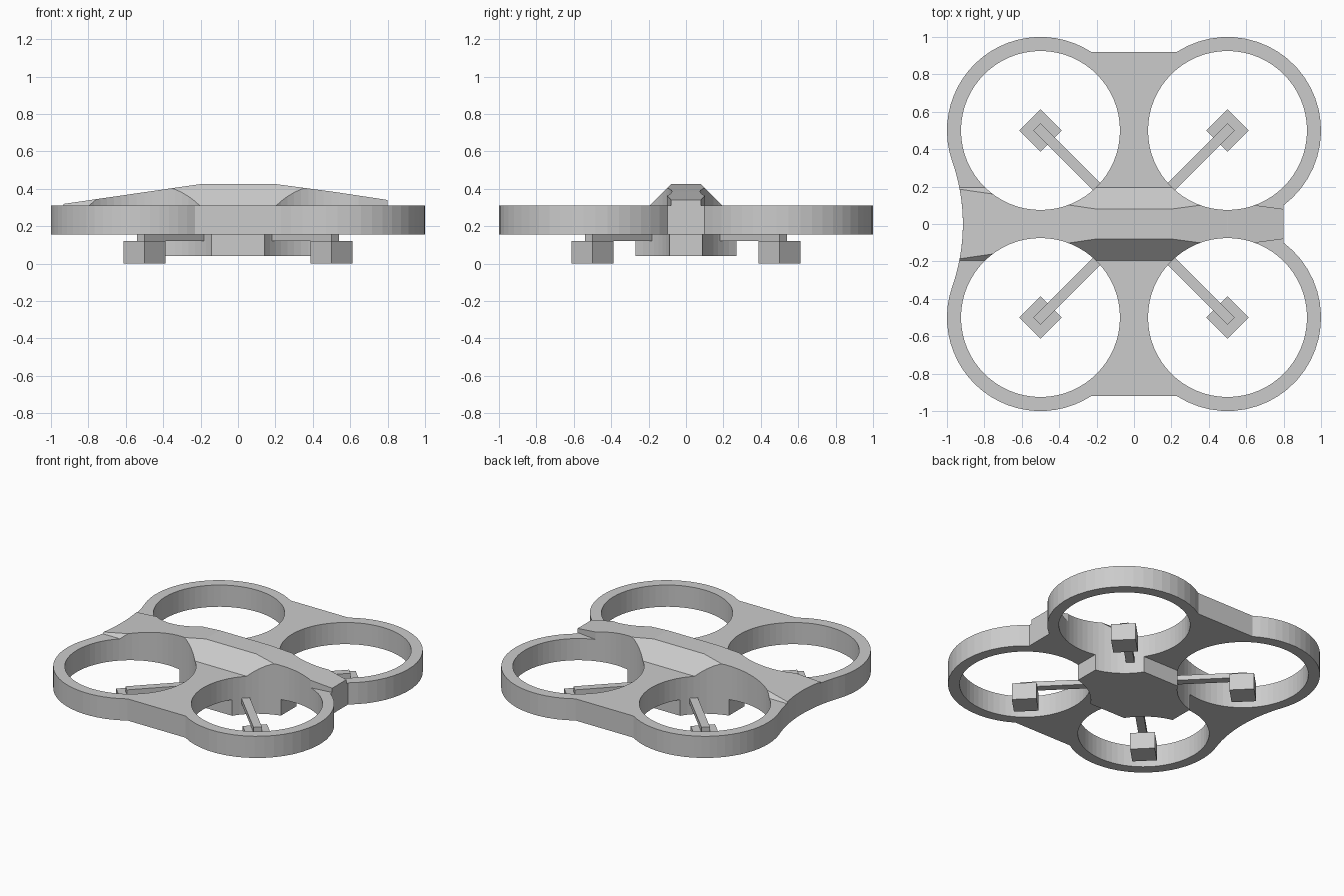
import bpy, bmesh
from math import cos, sin, radians, asin, atan2, degrees, pi
from mathutils import Matrix, Vector

if "Cube" in bpy.data.objects:
    bpy.data.objects.remove(bpy.data.objects["Cube"])

QUADS = [(sx, sy) for sx in (1, -1) for sy in (1, -1)]


def finish(name, bm):
    bmesh.ops.recalc_face_normals(bm, faces=bm.faces)
    me = bpy.data.meshes.new(name)
    bm.to_mesh(me)
    bm.free()
    ob = bpy.data.objects.new(name, me)
    bpy.context.collection.objects.link(ob)
    return ob


def prism(name, pts, z0, z1):
    bm = bmesh.new()
    face = bm.faces.new([bm.verts.new((x, y, z0)) for x, y in pts])
    ext = bmesh.ops.extrude_face_region(bm, geom=[face])["geom"]
    bmesh.ops.translate(bm, vec=(0, 0, z1 - z0),
                        verts=[v for v in ext if isinstance(v, bmesh.types.BMVert)])
    return finish(name, bm)


def cylinders(name, places, radius, segments):
    bm = bmesh.new()
    for x, y in places:
        bmesh.ops.create_cone(bm, cap_ends=True, segments=segments, radius1=radius,
                              radius2=radius, depth=2, matrix=Matrix.Translation((x, y, 0.2)))
    ob = finish(name, bm)
    ob.hide_render = True
    ob.display_type = 'WIRE'
    return ob


def cut(ob, cutter):
    mod = ob.modifiers.new("cut", 'BOOLEAN')
    mod.operation = 'DIFFERENCE'
    mod.solver = 'EXACT'
    mod.object = cutter


def box(name, length, width, z0, z1, along, angle):
    # Box rotated about z, centred at distance `along` on its own axis
    bm = bmesh.new()
    mat = (Matrix.Rotation(angle, 4, 'Z') @ Matrix.Translation((along, 0, (z0 + z1) / 2))
           @ Matrix.Diagonal((length, width, z1 - z0, 1)))
    bmesh.ops.create_cube(bm, size=1, matrix=mat)
    return finish(name, bm)


def arc(cx, cy, r, a0, a1, n):
    return [(cx + r * cos(radians(a0 + (a1 - a0) * i / n)),
             cy + r * sin(radians(a0 + (a1 - a0) * i / n))) for i in range(n + 1)]


# Rotor openings and the concave rear cutter
holes = cylinders("rotor_hole_cutter", [(sx * 0.5, sy * 0.5) for sx, sy in QUADS], 0.425, 64)
REAR_X, REAR_R = -1.928, 1.013
rear = cylinders("rear_curve_cutter", [(REAR_X, 0)], REAR_R, 180)

# Guard frame: upper half outline, mirrored across y = 0
tangent = degrees(atan2(0.5, 1.428))
top = degrees(asin(0.42 / 0.5))
half = arc(0.5, 0.5, 0.5, degrees(atan2(-0.4, 0.3)), 180 - top, 24)
half += arc(-0.5, 0.5, 0.5, top, 180 + tangent, 24)
half += arc(REAR_X, 0, REAR_R, tangent, 1.5, 7)[1:]
outline = half + [(x, -y) for x, y in reversed(half)]
frame = prism("guard_frame", outline, 0.155, 0.31)
cut(frame, holes)

# Raised spine lofted from cross-sections: x, base half-width, top half-width, top z
sections = [(-0.96, 0.195, 0.19, 0.315), (-0.2, 0.195, 0.08, 0.425), (0.2, 0.195, 0.08, 0.425),
            (0.5, 0.195, 0.12, 0.385), (0.502, 0.12, 0.12, 0.385), (0.8, 0.08, 0.08, 0.34)]
bm = bmesh.new()
rings = []
for x, b, t, z in sections:
    ring = [(-b, 0.29), (-b, 0.31), (-t, z), (t, z), (b, 0.31), (b, 0.29)]
    rings.append([bm.verts.new((x, y, h)) for y, h in ring])
for r0, r1 in zip(rings, rings[1:]):
    for i in range(6):
        j = (i + 1) % 6
        bm.faces.new((r0[i], r0[j], r1[j], r1[i]))
bm.faces.new(rings[0])
bm.faces.new(rings[-1])
spine = finish("body_spine", bm)
cut(spine, holes)
cut(spine, rear)

# Belly hub under the frame
hub = prism("belly_hub", [(-0.4, -0.27), (0.4, -0.27), (0.4, 0.27), (-0.4, 0.27)], 0.04, 0.165)
cut(hub, holes)

# Diagonal arms and motor blocks
for i in range(4):
    a = pi / 4 + i * pi / 2
    box(f"motor_arm_{i + 1}", 0.475, 0.055, 0.12, 0.156, 0.4975, a)
    box(f"motor_block_{i + 1}", 0.16, 0.16, 0.0, 0.12, 0.5 * 2 ** 0.5, a)
